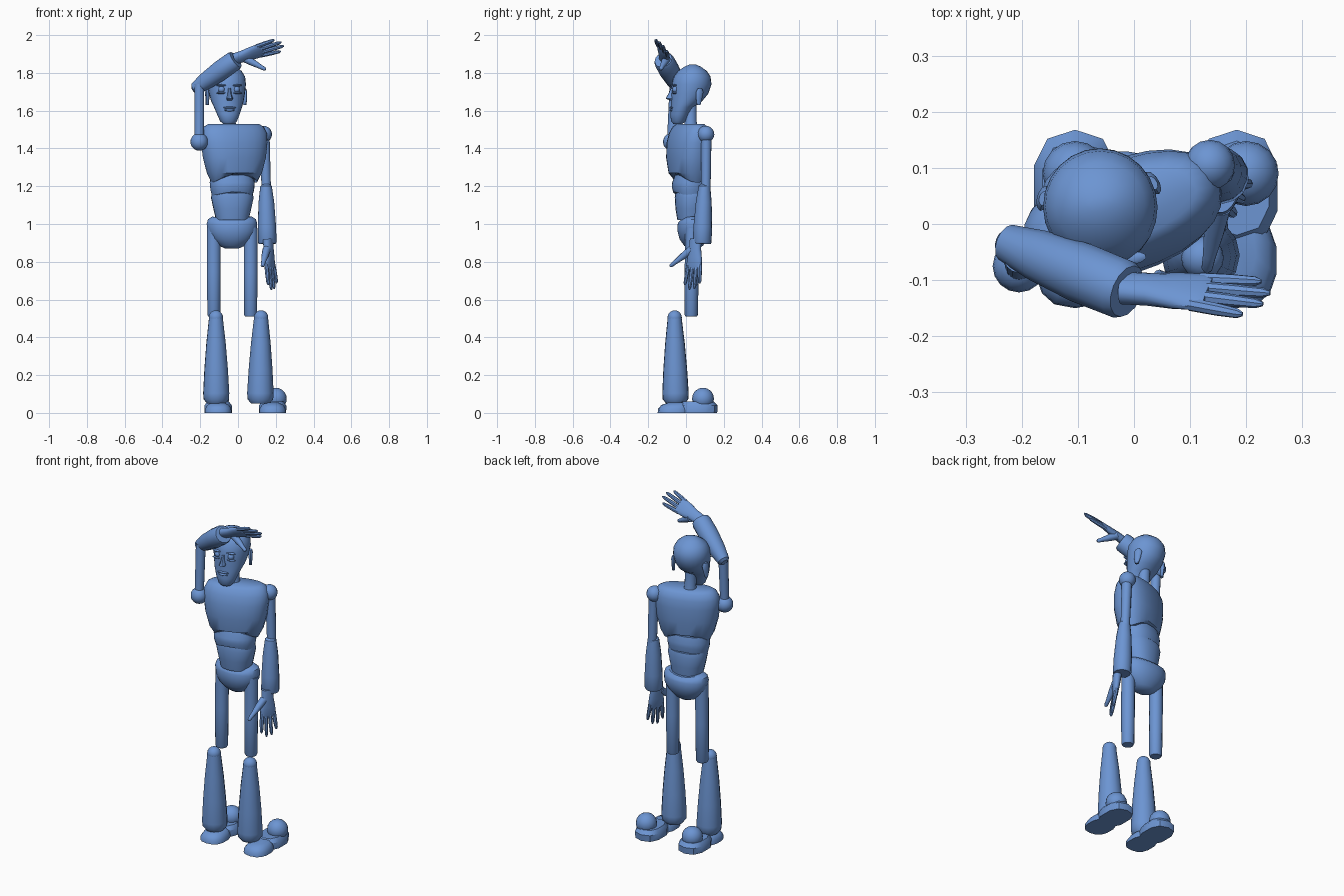
import bpy, bmesh
from math import sin, cos, pi, radians
from mathutils import Matrix, Vector

cube = bpy.data.objects.get("Cube")
if cube:
    bpy.data.objects.remove(cube)

BLUE = (0.15, 0.30, 0.65, 1)
blue = bpy.data.materials.new("mannequin blue")
blue.use_nodes = True
blue.diffuse_color = BLUE
blue.node_tree.nodes["Principled BSDF"].inputs["Base Color"].default_value = BLUE


def finish(name, bm, mat):
    bmesh.ops.transform(bm, matrix=mat, verts=bm.verts)
    bmesh.ops.recalc_face_normals(bm, faces=bm.faces)
    me = bpy.data.meshes.new(name)
    bm.to_mesh(me)
    bm.free()
    me.materials.append(blue)
    ob = bpy.data.objects.new(name, me)
    bpy.context.scene.collection.objects.link(ob)
    bpy.ops.object.select_all(action='DESELECT')
    bpy.context.view_layer.objects.active = ob
    ob.select_set(True)
    bpy.ops.object.shade_smooth_by_angle(angle=radians(38))
    return ob


def loft(name, rings, mat=Matrix(), n=20, power=1.0, arch=0.0, arch_rings=()):
    """Rings are (height, half width, front y, back y)."""
    bm = bmesh.new()
    loops = []
    for k, (z, hw, y0, y1) in enumerate(rings):
        loop = []
        for i in range(n):
            a = 2 * pi * (i + 0.5) / n
            c, s = cos(a), sin(a)
            c = abs(c) ** power * (1 if c > 0 else -1)
            s = abs(s) ** power * (1 if s > 0 else -1)
            lift = arch * (1 - c * c) if k in arch_rings else 0
            loop.append(bm.verts.new((hw * c, (y0 + y1) / 2 + (y1 - y0) / 2 * s, z + lift)))
        loops.append(loop)
    for lo, hi in zip(loops, loops[1:]):
        for i in range(n):
            j = (i + 1) % n
            bm.faces.new((lo[i], lo[j], hi[j], hi[i]))
    bm.faces.new(loops[0])
    bm.faces.new(loops[-1])
    return finish(name, bm, mat)


def limb(name, a, b, profile, mat=Matrix(), n=14):
    """Round part from a to b; profile is (fraction along, radius)."""
    a, b = Vector(a), Vector(b)
    d = b - a
    place = Matrix.Translation(a) @ d.to_track_quat('Z', 'Y').to_matrix().to_4x4()
    return loft(name, [(t * d.length, r, -r, r) for t, r in profile], mat @ place, n)


def ball(name, p, r, mat=Matrix(), seg=16):
    bm = bmesh.new()
    bmesh.ops.create_uvsphere(bm, u_segments=seg, v_segments=seg // 2 + 2, radius=1)
    size = Vector(r) if isinstance(r, tuple) else Vector((r, r, r))
    return finish(name, bm, mat @ Matrix.Translation(p) @ Matrix.Diagonal(size).to_4x4())


def spin(x, y, degrees):
    return Matrix.Translation((x, y, 0)) @ Matrix.Rotation(radians(degrees), 4, 'Z')


# Torso
chest = spin(-0.02, 0.015, 20)
loft("chest", [(1.22, .125, -.075, .08), (1.27, .15, -.095, .09), (1.35, .172, -.105, .1),
               (1.43, .182, -.1, .1), (1.48, .182, -.085, .095), (1.515, .165, -.065, .08),
               (1.53, .14, -.045, .06)], chest, 24, .85, .05, (0,))
loft("upper_belly", [(1.15, .108, -.08, .085), (1.18, .116, -.088, .09), (1.22, .12, -.085, .09),
                     (1.26, .11, -.07, .08)], spin(-.03, .015, 12), 24, .9, .02, (0, 1))
loft("lower_belly", [(1.02, .086, -.07, .075), (1.08, .1, -.08, .082), (1.14, .113, -.084, .085),
                     (1.165, .107, -.08, .08)], spin(-.03, .025, 6), 24, .9)
loft("pelvis", [(.87, .035, -.03, .03), (.885, .07, -.05, .05), (.92, .108, -.075, .075),
                (.96, .13, -.085, .09), (1.0, .135, -.085, .09), (1.025, .128, -.08, .085),
                (1.04, .105, -.065, .07)], spin(-.032, .04, 0), 24, .95, -.015, (5, 6))
limb("neck", (-.045, .025, 1.5), (-.05, .025, 1.64), [(0, .042), (.3, .032), (1, .032)])

# Head and face
head = spin(-.06, .03, 8) @ Matrix.Translation((0, -.03, 0))
loft("head", [(1.53, .03, -.068, -.02), (1.545, .045, -.08, 0), (1.58, .06, -.083, .015),
              (1.62, .075, -.08, .04), (1.65, .086, -.08, .085), (1.69, .095, -.079, .118),
              (1.74, .102, -.075, .135), (1.78, .098, -.065, .13), (1.81, .08, -.042, .11),
              (1.832, .052, -.01, .08), (1.845, .02, .02, .05)], head, 24)
for side, word in ((-1, "right"), (1, "left")):
    ball(word + "_eye", (side * .04, -.062, 1.712), .018, head)
    for z, part in ((1.734, "brow"), (1.694, "lower_lid")):
        ball(f"{word}_{part}", (side * .042, -.068, z), (.028, .012, .006), head, 10)
    ear = head @ Matrix.Translation((side * .1, .055, 1.675)) @ Matrix.Rotation(side * .4, 4, 'Z')
    loft(word + "_ear", [(-.045, .008, -.012, .008), (-.01, .01, -.018, .02),
                         (.025, .012, -.018, .028), (.042, .008, -.008, .018)], ear, 10)
loft("nose", [(1.655, .014, -.088, -.06), (1.664, .018, -.11, -.06),
              (1.685, .011, -.098, -.06), (1.72, .008, -.08, -.06)], head, 8)
ball("upper_lip", (0, -.079, 1.616), (.034, .009, .006), head, 12)
ball("lower_lip", (0, -.079, 1.603), (.027, .01, .007), head, 12)

# Legs and feet
for word, hip_x, knee_x, shin_x, foot_x, ankle_x in (
        ("right", -.128, -.117, -.115, -.105, -.105), ("left", .067, .122, .118, .183, .2)):
    limb(word + "_thigh", (hip_x, .028, .51), (hip_x, .032, .98),
         [(0, .03), (.02, .035), (.5, .037), (1, .037)])
    ball(word + "_knee", (knee_x, -.06, .505), .038)
    shin = limb(word + "_shin", (knee_x, -.06, .505), (shin_x, -.055, .05),
                [(0, .037), (.3, .052), (.6, .063), (.88, .07), (.95, .068), (1, .05)])
    at = spin(foot_x, 0, 0)
    loft(word + "_heel", [(0, .075, -.04, .165), (.038, .076, -.04, .168), (.06, .06, -.02, .148)],
         at, 10, .8)
    loft(word + "_toe", [(0, .072, -.15, .02), (.022, .07, -.148, .02), (.042, .058, -.13, .02),
                         (.054, .035, -.095, .01)], at, 14, .8)
    ball(word + "_ankle", (ankle_x, .09, .075), .058)

# Arms
ball("left_shoulder", (.135, .105, 1.475), .045)
limb("left_upper_arm", (.14, .107, 1.46), (.15, .105, 1.18), [(0, .028), (1, .025)])
limb("left_forearm", (.148, .098, 1.21), (.155, .085, .895),
     [(0, .02), (.03, .031), (.3, .042), (.7, .049), (.97, .05), (1, .045)])
ball("right_shoulder", (-.205, -.075, 1.435), .047)
limb("right_upper_arm", (-.205, -.075, 1.45), (-.205, -.06, 1.74), [(0, .025), (1, .027)])
limb("right_forearm", (-.235, -.03, 1.71), (-.012, -.12, 1.87),
     [(0, .02), (.04, .034), (.3, .047), (.65, .055), (.95, .054), (1, .048)])


# Hands: local z runs along the fingers, local x across the palm, thumb on the -x side
def hand(word, wrist, tip, across, thumb):
    z = (Vector(tip) - Vector(wrist)).normalized()
    x = Vector(across)
    x = (x - z * x.dot(z)).normalized()
    y = z.cross(x)
    m = Matrix.Translation(wrist) @ Matrix((x, y, z)).transposed().to_4x4()
    loft(word + "_palm", [(-.02, .032, -.024, .024), (.03, .034, -.022, .022),
                          (.08, .043, -.018, .018), (.125, .046, -.014, .014),
                          (.14, .042, -.009, .009)], m, 16, .85)
    for i, length in enumerate((.225, .25, .245, .215)):
        s = i - 1.5
        limb(f"{word}_finger_{i + 1}", (s * .023, 0, .115), (s * .03, .008, length),
             [(0, .012), (.5, .0115), (.9, .009), (1, .004)], m, 8)
    t = Vector(thumb)
    base = Vector((-.022, 0, .035))
    limb(word + "_thumb", base, t, [(0, .022), (.4, .018), (.75, .012), (.95, .01), (1, .005)], m, 10)


hand("left", (.16, .05, .9), (.178, .035, .65), (.5, .85, 0), (-.13, .03, .13))
hand("right", (0, -.115, 1.88), (.235, -.127, 1.958), (-.2, -.65, .72), (-.07, .08, .12))
